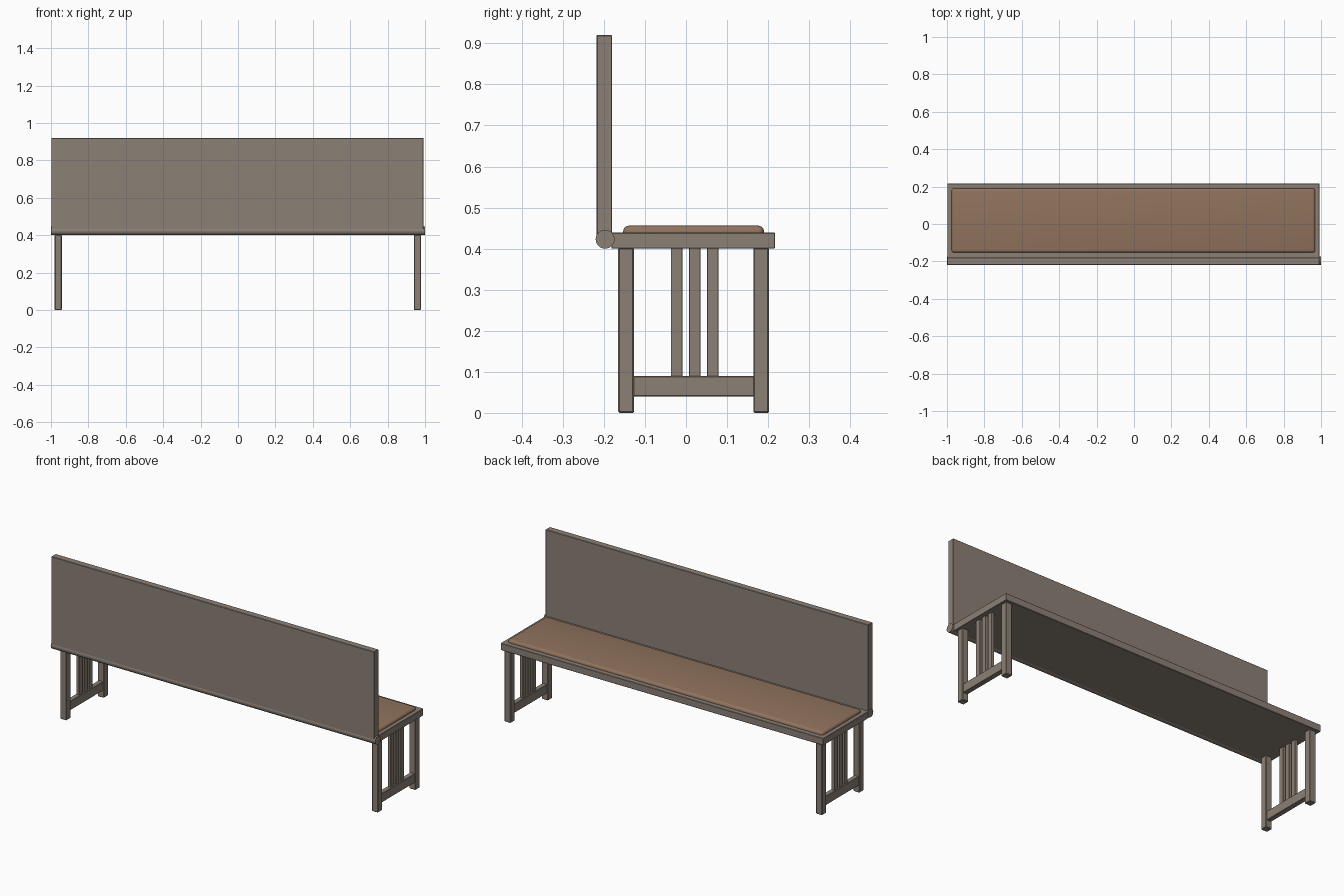
import bpy, math

if "Cube" in bpy.data.objects:
    bpy.data.objects.remove(bpy.data.objects["Cube"])


def make_mat(name, col):
    m = bpy.data.materials.new(name)
    m.diffuse_color = (*col, 1)
    m.use_nodes = True
    m.node_tree.nodes["Principled BSDF"].inputs["Base Color"].default_value = m.diffuse_color
    return m


WOOD = make_mat("grey_brown_wood", (0.26, 0.215, 0.18))
LEATHER = make_mat("tan_leather", (0.28, 0.17, 0.11))


def finish(o, name, mat, bevel, segs):
    o.name = name
    o.data.materials.append(mat)
    if bevel:
        b = o.modifiers.new("bevel", 'BEVEL')
        b.width = bevel
        b.segments = segs
        bpy.ops.object.modifier_apply(modifier=b.name)
    bpy.ops.object.shade_smooth_by_angle(angle=math.radians(35))
    return o


def box(name, x, y, z, mat=WOOD, bevel=0.002, segs=1):
    """Box from (min, max) pairs."""
    bpy.ops.mesh.primitive_cube_add(
        size=1, location=[(a + b) / 2 for a, b in (x, y, z)])
    o = bpy.context.object
    o.scale = [b - a for a, b in (x, y, z)]
    bpy.ops.object.transform_apply(location=False, rotation=False, scale=True)
    return finish(o, name, mat, bevel, segs)


# seat board, cushion and backrest
box("seat", (-0.998, 0.991), (-0.182, 0.217), (0.40, 0.439))
box("cushion", (-0.975, 0.969), (-0.153, 0.19), (0.425, 0.456), LEATHER, 0.014, 4)
box("backrest", (-0.998, 0.992), (-0.218, -0.18), (0.43, 0.92))

# round bar joining the backrest to the seat
bpy.ops.mesh.primitive_cylinder_add(
    vertices=32, radius=0.023, depth=2.0, location=(0, -0.197, 0.423),
    rotation=(0, math.pi / 2, 0))
finish(bpy.context.object, "hinge_bar", WOOD, 0, 1)

# end frames: two legs, a low rail and three slats each
for side, cx in (("left", -0.961), ("right", 0.959)):
    def span(w):
        return (cx - w / 2, cx + w / 2)
    box(side + "_front_leg", span(0.038), (-0.165, -0.127), (0, 0.402), bevel=0.003)
    box(side + "_rear_leg", span(0.038), (0.164, 0.202), (0, 0.402), bevel=0.003)
    box(side + "_rail", span(0.028), (-0.129, 0.166), (0.04, 0.09))
    for i, cy in enumerate((-0.023, 0.021, 0.065)):
        box(f"{side}_slat_{i + 1}", span(0.018), (cy - 0.014, cy + 0.014),
            (0.088, 0.402), bevel=0.001)
